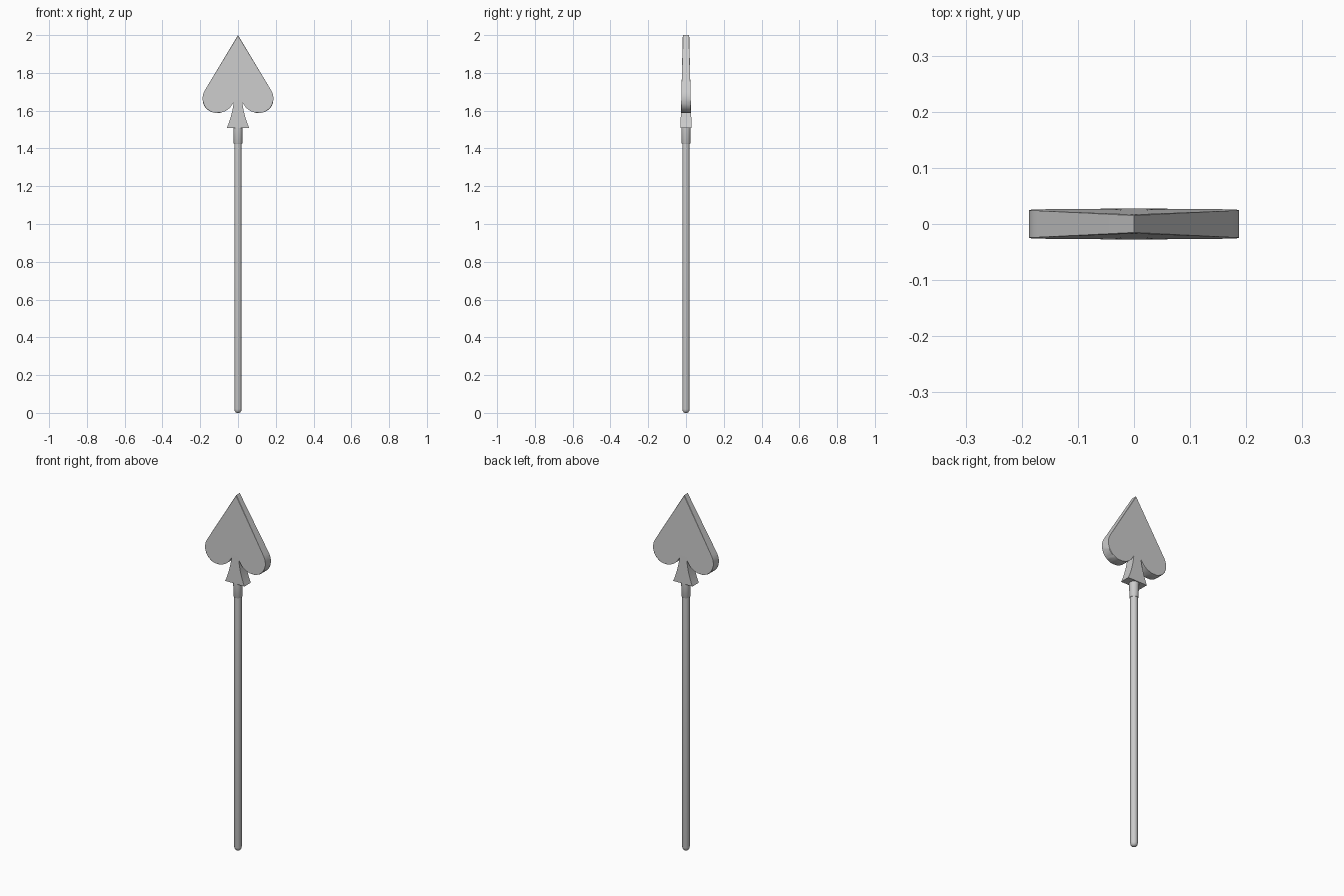
import bpy, bmesh, math
from mathutils import Vector
from mathutils.geometry import interpolate_bezier

if "Cube" in bpy.data.objects:
    bpy.data.objects.remove(bpy.data.objects["Cube"])


def finish(bm, name):
    bmesh.ops.recalc_face_normals(bm, faces=bm.faces)
    me = bpy.data.meshes.new(name)
    bm.to_mesh(me)
    bm.free()
    ob = bpy.data.objects.new(name, me)
    bpy.context.collection.objects.link(ob)
    bpy.ops.object.select_all(action='DESELECT')
    ob.select_set(True)
    bpy.context.view_layer.objects.active = ob
    bpy.ops.object.shade_smooth_by_angle(angle=math.radians(30))
    return ob


def bezier_chain(segments, steps):
    pts = []
    for seg in segments:
        p = interpolate_bezier(*[Vector((x, 0, z)) for x, z in seg], steps + 1)
        pts += p if not pts else p[1:]
    return [(v.x, v.z) for v in pts]


def plate(name, half, depth, bevel=0):
    """Mirror a right-hand outline in x and thicken it by depth(z) in y."""
    outline = half + [(-x, z) for x, z in reversed(half) if x > 1e-5]
    bm = bmesh.new()
    front = [bm.verts.new((x, -depth(z), z)) for x, z in outline]
    back = [bm.verts.new((x, depth(z), z)) for x, z in outline]
    caps = [bm.faces.new(front), bm.faces.new(back[::-1])]
    n = len(outline)
    for i in range(n):
        j = (i + 1) % n
        bm.faces.new((front[i], front[j], back[j], back[i]))
    if bevel:
        rims = list({e for f in caps for e in f.edges})
        bmesh.ops.bevel(bm, geom=rims, offset=bevel, segments=1,
                        affect='EDGES', clamp_overlap=True)
    return finish(bm, name)


def lathe(name, profile, sides=20):
    bm = bmesh.new()
    rings = [[bm.verts.new((r * math.cos(2 * math.pi * k / sides),
                            r * math.sin(2 * math.pi * k / sides), z))
              for k in range(sides)] for r, z in profile]
    for a, b in zip(rings, rings[1:]):
        for k in range(sides):
            m = (k + 1) % sides
            bm.faces.new((a[k], a[m], b[m], b[k]))
    bm.faces.new(rings[0][::-1])
    bm.faces.new(rings[-1])
    return finish(bm, name)


# Leaf-shaped blade, thinner toward the tip
lobe = bezier_chain([
    [(0.171, 1.715), (0.187, 1.69), (0.188, 1.672), (0.187, 1.655)],
    [(0.187, 1.655), (0.184, 1.613), (0.15, 1.588), (0.108, 1.587)],
    [(0.108, 1.587), (0.068, 1.59), (0.035, 1.612), (0.024, 1.648)],
], 8)
plate("blade", [(0, 2.0)] + lobe,
      lambda z: 0.017 + (2.0 - z) * 0.0235, bevel=0.002)

# Flared foot under the blade
flare = bezier_chain([
    [(0.021, 1.66), (0.025, 1.615), (0.038, 1.555), (0.06, 1.507)],
], 8)
plate("flared_foot", flare, lambda z: 0.028 - max(0, z - 1.56) * 0.03)

# Collar between foot and shaft
lathe("collar", [(0.021, 1.424), (0.0225, 1.427), (0.025, 1.51)])

# Long round shaft with a rounded lower end
lathe("shaft", [(0.006, 0.0), (0.012, 0.003), (0.017, 0.01),
                (0.0195, 0.02), (0.0195, 1.44)])
